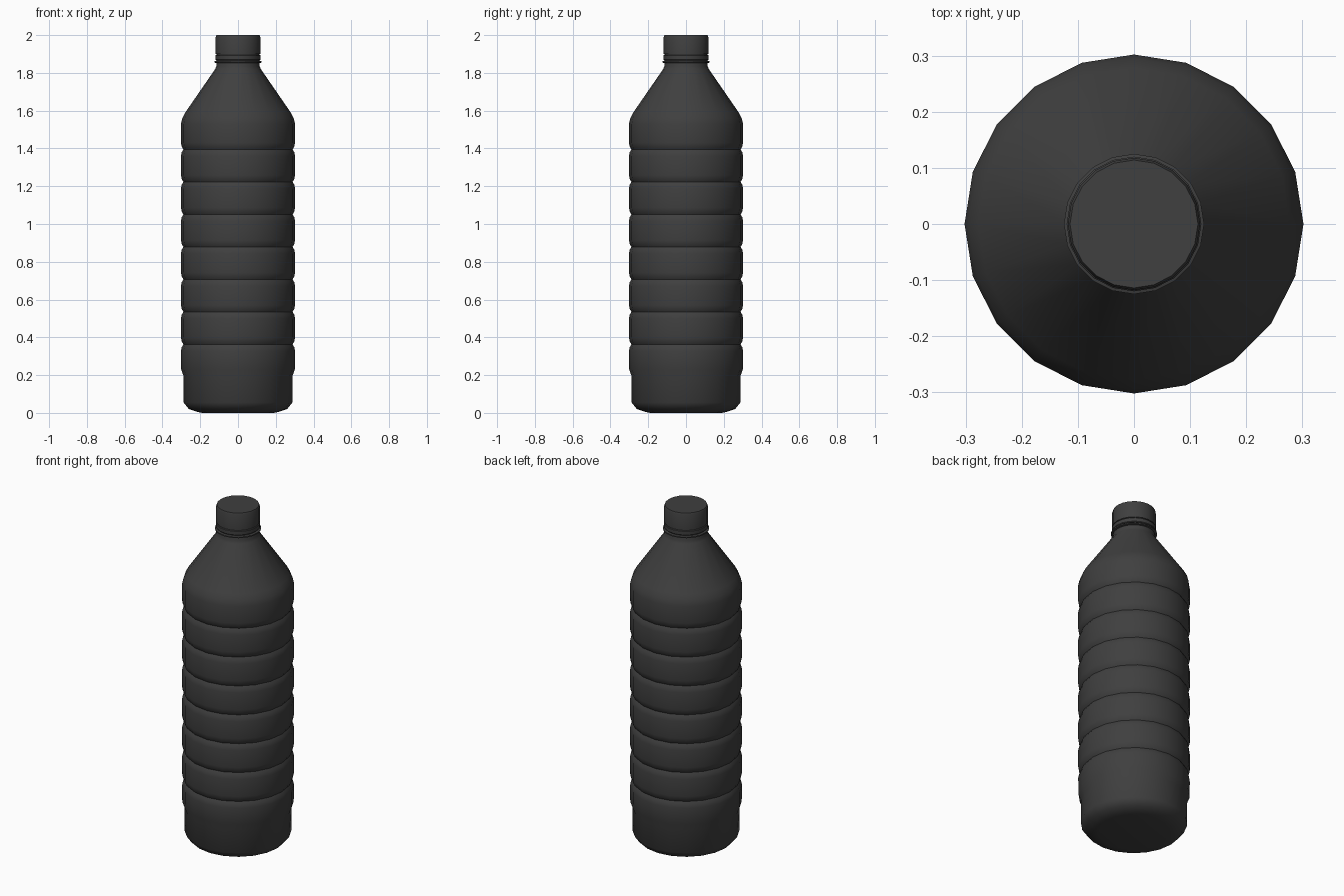
import bpy, bmesh, math

SIDES = 20

cube = bpy.data.objects.get("Cube")
if cube:
    bpy.data.objects.remove(cube, do_unlink=True)

def make_material(name, rgb):
    mat = bpy.data.materials.new(name)
    mat.use_nodes = True
    mat.diffuse_color = (*rgb, 1)
    mat.node_tree.nodes["Principled BSDF"].inputs["Base Color"].default_value = (*rgb, 1)
    return mat

plastic = make_material("dark grey plastic", (0.05, 0.05, 0.05))

def lathe(name, profile, angle):
    """Turn a (radius, height) profile, bottom to top, and close both ends."""
    bm = bmesh.new()
    rings = []
    for r, z in profile:
        rings.append([bm.verts.new((r * math.cos(math.tau * i / SIDES),
                                    r * math.sin(math.tau * i / SIDES), z))
                      for i in range(SIDES)])
    for low, high in zip(rings, rings[1:]):
        for i in range(SIDES):
            j = (i + 1) % SIDES
            bm.faces.new((low[i], low[j], high[j], high[i]))
    bm.faces.new(rings[0][::-1])
    bm.faces.new(rings[-1])
    mesh = bpy.data.meshes.new(name)
    bm.to_mesh(mesh)
    bm.free()
    mesh.materials.append(plastic)
    obj = bpy.data.objects.new(name, mesh)
    bpy.context.collection.objects.link(obj)
    bpy.ops.object.select_all(action="DESELECT")
    obj.select_set(True)
    bpy.context.view_layer.objects.active = obj
    bpy.ops.object.shade_smooth_by_angle(angle=math.radians(angle))
    return obj

# Bottle body: rounded base, grooved bands, cone shoulder and neck
body = [(0.19, 0), (0.215, 0.005), (0.26, 0.02), (0.288, 0.055), (0.288, 0.195), (0.301, 0.23)]
for k in range(7):
    groove = 0.363 + 0.172 * k
    body += [(0.302, groove - 0.035), (0.298, groove - 0.015), (0.289, groove),
             (0.298, groove + 0.015), (0.302, groove + 0.035)]
body += [(0.302, 1.53), (0.295, 1.56), (0.278, 1.592), (0.121, 1.82), (0.115, 1.835), (0.113, 1.9)]
lathe("bottle_body", body, 50)

# Thin support collar under the cap
lathe("neck_collar", [(0.115, 1.852), (0.125, 1.855), (0.125, 1.862), (0.115, 1.865)], 30)

# Tamper ring and screw cap with a narrow gap between them
lathe("tamper_ring", [(0.117, 1.868), (0.12, 1.872), (0.12, 1.893), (0.117, 1.896)], 30)
lathe("screw_cap", [(0.118, 1.9), (0.118, 1.99), (0.114, 2.0)], 40)
